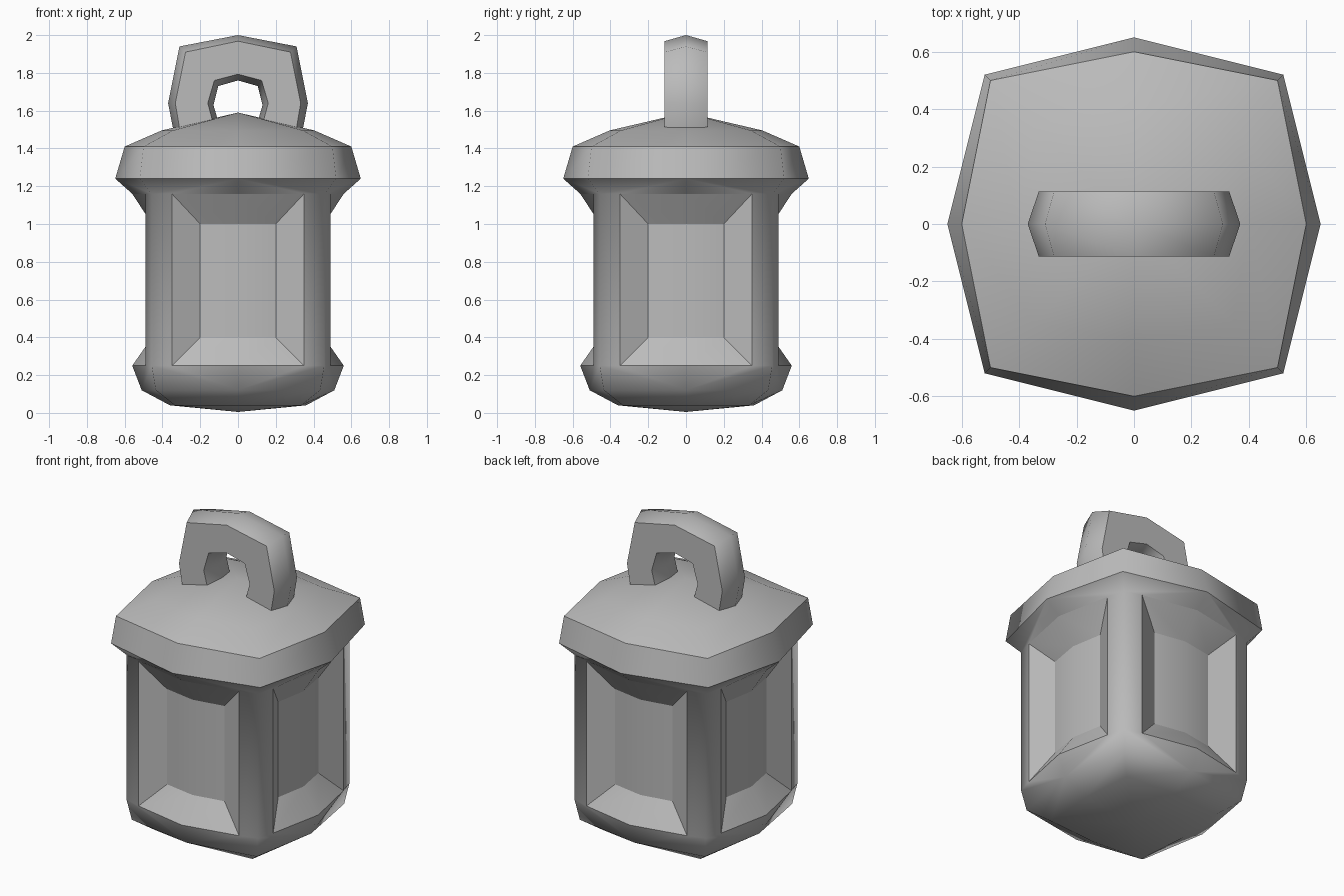
import bpy, bmesh, math
from mathutils import Vector, Matrix

if "Cube" in bpy.data.objects:
    bpy.data.objects.remove(bpy.data.objects["Cube"])

metal = bpy.data.materials.new("grey_metal")
metal.diffuse_color = (0.5, 0.5, 0.5, 1)
metal.use_nodes = True
metal.node_tree.nodes["Principled BSDF"].inputs["Base Color"].default_value = metal.diffuse_color


def finish(bm, name, sharp):
    """Smooth shade everything except the listed edges, then link the object."""
    bmesh.ops.recalc_face_normals(bm, faces=bm.faces)
    for f in bm.faces:
        f.smooth = True
    for e in bm.edges:
        e.smooth = not sharp(e)
    me = bpy.data.meshes.new(name)
    bm.to_mesh(me)
    bm.free()
    me.materials.append(metal)
    ob = bpy.data.objects.new(name, me)
    bpy.context.collection.objects.link(ob)
    return ob


def turn(p, q):
    return Matrix.Rotation(q * math.pi / 2, 3, 'Z') @ Vector(p)


def ring(bm, axis, corner, z):
    """Eight-sided ring: side points at `axis`, corner points at (corner, corner)."""
    out = []
    for q in range(4):
        out += [bm.verts.new(turn((0, -axis, z), q)),
                bm.verts.new(turn((corner, -corner, z), q))]
    return out


def bridge(bm, a, b):
    for i in range(len(a)):
        j = (i + 1) % len(a)
        bm.faces.new((a[i], a[j], b[j], b[i]))


def fan(bm, r, z):
    tip = bm.verts.new((0, 0, z))
    for i in range(len(r)):
        bm.faces.new((r[i], r[(i + 1) % len(r)], tip))


# Roof: sloped rim and low dome
bm = bmesh.new()
rings = [ring(bm, *p) for p in ((.65, .52, 1.24), (.60, .50, 1.41), (.405, .345, 1.495))]
for a, b in zip(rings, rings[1:]):
    bridge(bm, a, b)
fan(bm, rings[-1], 1.59)
finish(bm, "roof", lambda e: all(abs(v.co.z - 1.41) < .01 for v in e.verts) or e.is_boundary)

# Body: rounded base, corner pillars, roof underside and four recessed windows
bm = bmesh.new()
foot = ring(bm, .36, .335, .04)
base = ring(bm, .51, .435, .12)
eave = ring(bm, .65, .52, 1.24)
fan(bm, foot, .005)
bridge(bm, foot, base)
low = ring(bm, .56, .457, .25)
high = ring(bm, .56, .457, 1.16)
pts = {}
for q in range(4):
    for s in (-1, 1):
        for k, z in enumerate((.25, 1.16)):
            pts[q, s, k] = bm.verts.new(turn((s * .35, -.49, z), q))
frame = set()
for q in range(4):
    m = 2 * q
    for s in (-1, 1):
        c = (m + s) % 8
        lo, hi = pts[q, s, 0], pts[q, s, 1]
        # base wall and roof underside around this half side
        bm.faces.new((base[m], base[c], low[c], lo))
        bm.faces.new((base[m], lo, low[m]))
        bm.faces.new((eave[m], eave[c], high[c], hi))
        bm.faces.new((eave[m], hi, high[m]))
        # pillar half
        bm.faces.new((lo, low[c], high[c], hi))
    # window recess and panel
    L0, L1, R0, R1 = pts[q, -1, 0], pts[q, -1, 1], pts[q, 1, 0], pts[q, 1, 1]
    b = [bm.verts.new(turn(p, q)) for p in ((-.2, -.42, .4), (0, -.455, .4), (.2, -.42, .4))]
    t = [bm.verts.new(turn(p, q)) for p in ((-.2, -.42, 1), (0, -.455, 1), (.2, -.42, 1))]
    for f in ((L0, low[m], b[1], b[0]), (low[m], R0, b[2], b[1]),
              (L1, high[m], t[1], t[0]), (high[m], R1, t[2], t[1]),
              (L0, b[0], t[0], L1), (R0, b[2], t[2], R1),
              (b[0], b[1], t[1], t[0]), (b[1], b[2], t[2], t[1])):
        bm.faces.new(f)
    for u, v in ((L0, low[m]), (low[m], R0), (L1, high[m]), (high[m], R1), (L0, L1), (R0, R1),
                 (L0, b[0]), (R0, b[2]), (L1, t[0]), (R1, t[2]), (b[0], b[1]), (b[1], b[2]),
                 (t[0], t[1]), (t[1], t[2]), (b[0], t[0]), (b[2], t[2])):
        frame.add(bm.edges.get((u, v)))
finish(bm, "lantern_body", lambda e: e in frame or e.is_boundary)

# Handle: six-sided section swept along an angular arch
outer_ridge = ((.345, 1.51), (.37, 1.64), (.31, 1.94), (0, 2.0))
outer_face = ((.31, 1.51), (.332, 1.64), (.278, 1.91), (0, 1.968))
inner_face = ((.125, 1.51), (.16, 1.64), (.125, 1.76), (0, 1.793))
inner_ridge = ((.095, 1.51), (.13, 1.63), (.105, 1.73), (0, 1.76))
W = .113
bm = bmesh.new()
sections = []
for i, s in ((0, 1), (1, 1), (2, 1), (3, 1), (2, -1), (1, -1), (0, -1)):
    sections.append([bm.verts.new((s * p[i][0], y, p[i][1])) for p, y in (
        (outer_ridge, 0), (outer_face, W), (inner_face, W),
        (inner_ridge, 0), (inner_face, -W), (outer_face, -W))])
for a, b in zip(sections, sections[1:]):
    bridge(bm, a, b)
bm.faces.new(sections[0])
bm.faces.new(sections[-1])


def handle_sharp(e):
    ends = all(abs(v.co.z - 1.51) < .001 for v in e.verts)
    rim = all(abs(v.co.y) > .1 for v in e.verts)
    return ends or rim


finish(bm, "handle", handle_sharp)
